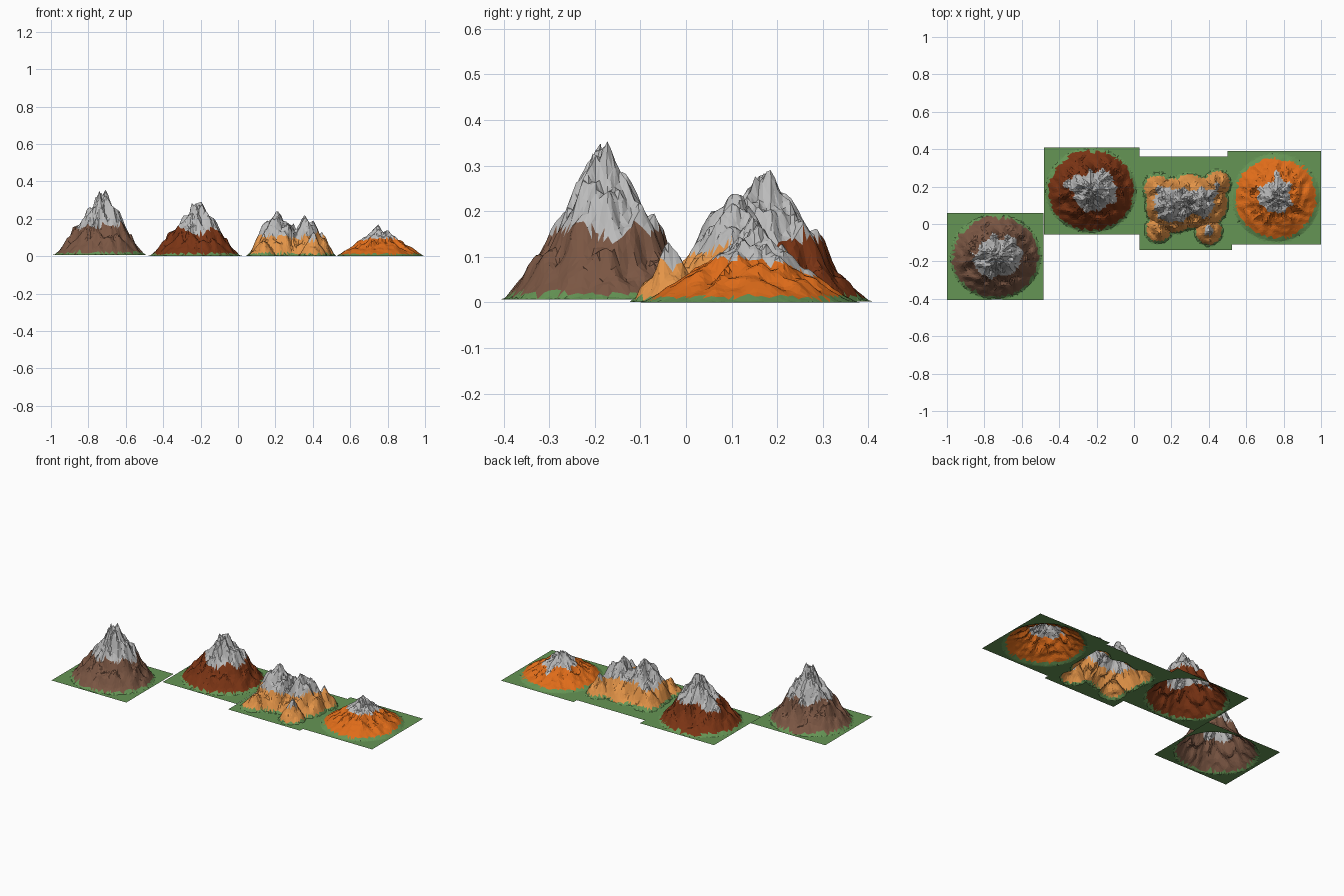
import bpy, bmesh, math, random
from mathutils import Vector, noise

if "Cube" in bpy.data.objects:
    bpy.data.objects.remove(bpy.data.objects["Cube"])

random.seed(4)


def material(name, rgb):
    m = bpy.data.materials.new(name)
    m.diffuse_color = (*rgb, 1)
    m.use_nodes = True
    m.node_tree.nodes["Principled BSDF"].inputs["Base Color"].default_value = m.diffuse_color
    return m


GRASS = material("grass", (0.13, 0.30, 0.09))
STONE = material("grey_stone", (0.5, 0.5, 0.5))


def lerp_profile(pts, r):
    for (r0, z0), (r1, z1) in zip(pts, pts[1:]):
        if r <= r1:
            return z0 + (z1 - z0) * (r - r0) / (r1 - r0)
    return 0.0


def crags(x, y, amount, seed):
    # radial gullies plus sharp small-scale rock noise
    a = math.atan2(y, x)
    r = math.hypot(x, y)
    gully = noise.noise(Vector((math.cos(a) * 3.2, math.sin(a) * 3.2, r * 7 + seed)))
    fine = noise.noise(Vector((x * 32, y * 32, seed)))
    ridge = 0.5 - abs(noise.noise(Vector((x * 17, y * 17, seed + 5)))) * 2
    return amount * (0.9 * gully + 0.7 * fine + 0.6 * ridge)


def terrain(name, x0, x1, y0, y1, base, height, rock, stone_line, n=54, keep=0.5):
    # open height field: grass tile rising into coloured rock and grey stone
    bm = bmesh.new()
    dx, dy = (x1 - x0) / n, (y1 - y0) / n
    rows = []
    for j in range(n + 1):
        row = []
        for i in range(n + 1):
            x, y = x0 + i * dx, y0 + j * dy
            if 0 < i < n and 0 < j < n:
                x += random.uniform(-.3, .3) * dx
                y += random.uniform(-.3, .3) * dy
                z = max(0.0, height(x, y))
            else:
                z = 0.0
            row.append(bm.verts.new((x, y, base + z)))
        rows.append(row)
    for j in range(n):
        for i in range(n):
            a, b = rows[j][i], rows[j][i + 1]
            c, d = rows[j + 1][i + 1], rows[j + 1][i]
            tris = ((a, b, c), (a, c, d)) if (i + j) % 2 else ((a, b, d), (b, c, d))
            for t in tris:
                f = bm.faces.new(t)
                p = f.calc_center_median()
                z = p.z - base
                wob = noise.noise(Vector((p.x * 11, p.y * 11, 3)))
                if z < 0.012 + 0.008 * wob:
                    f.material_index = 0
                else:
                    f.material_index = 2 if z > stone_line + 0.05 * wob else 1
    me = bpy.data.meshes.new(name)
    bm.to_mesh(me)
    bm.free()
    for m in (GRASS, rock, STONE):
        me.materials.append(m)
    ob = bpy.data.objects.new(name, me)
    bpy.context.collection.objects.link(ob)
    dec = ob.modifiers.new("facets", 'DECIMATE')
    dec.ratio = keep


# Tall peak shape, shared by the two left mountains
TALL = [(0, .315), (.03, .295), (.06, .245), (.10, .175), (.14, .115),
        (.18, .062), (.21, .026), (.235, 0)]


def tall_peak(cx, cy, scale):
    def h(x, y):
        u, v = x - cx, y - cy
        r = math.hypot(u * 0.97, v * 1.05)
        # summit sits a little off centre, shoulder runs to the north-east
        k = max(0, 1 - r / .24)
        r2 = math.hypot((u - .018 * k) * 0.97, (v + .008 * k) * 1.05)
        z = lerp_profile(TALL, r2)
        along, across = (u + v) * .707, (u - v) * .707
        z += .035 * math.exp(-((along - .12) / .05) ** 2 - (across / .035) ** 2)
        z += .03 * math.exp(-((u - .033) ** 2 + v ** 2) / .0004)
        if z > 0:
            z += crags(u, v, .045, 1.7) * min(1, z / .11)
        return z * scale
    return h


# Twin peaks with a saddle and spurs at the four corners: x, y, height, radius
CONES = [(.21, .10, .235, .15), (.365, .11, .21, .14), (.29, .12, .16, .15),
         (.13, -.03, .085, .075), (.40, -.04, .10, .075),
         (.445, .215, .10, .075), (.13, .19, .09, .085), (.29, .17, .10, .10)]


def twin_peaks(x, y):
    z = 0
    for cx, cy, h, r in CONES:
        d = math.hypot(x - cx, y - cy) / r
        z = max(z, h * (1 - d ** 1.25) if d < 1 else 0)
    if z > 0:
        z += crags(x - .28, y - .1, .05, 6.3) * min(1, z / .1)
    return z


# Low broad mound
LOW = [(0, .14), (.03, .13), (.07, .103), (.10, .08), (.15, .048),
       (.20, .02), (.235, 0)]


def low_mound(x, y):
    u, v = x - .76, y - .14
    z = lerp_profile(LOW, math.hypot(u, v))
    z += .02 * math.exp(-((u + .02) ** 2 + (v - .02) ** 2) / .0005)
    if z > 0:
        z += crags(u, v, .022, 9.1) * min(1, z / .06)
    return z


terrain("brown_mountain", -1.0, -.485, -.405, .06, .007,
        tall_peak(-.74, -.175, 1.0), material("brown_rock", (.195, .093, .056)), .155)
terrain("red_mountain", -.48, .03, -.055, .41, .002,
        tall_peak(-.23, .18, .85), material("red_rock", (.195, .034, .007)), .13)
terrain("twin_mountain", .03, .525, -.14, .36, .001,
        twin_peaks, material("light_orange_rock", (.78, .30, .065)), .105)
terrain("orange_mountain", .50, 1.0, -.11, .39, 0,
        low_mound, material("orange_rock", (.74, .15, .01)), .088)
